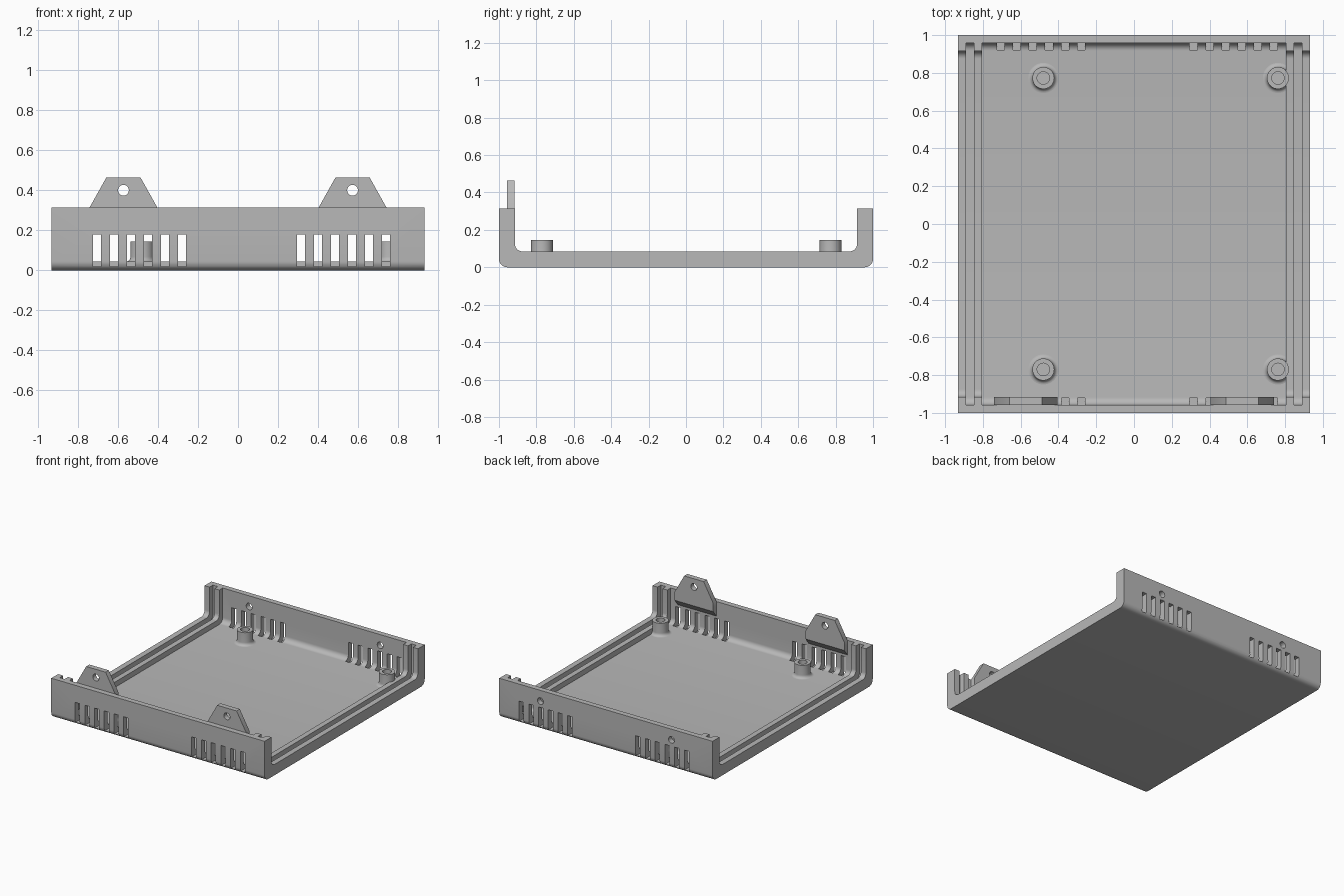
import bpy, bmesh
from math import sin, cos, pi
from mathutils import Matrix, Vector

if "Cube" in bpy.data.objects:
    bpy.data.objects.remove(bpy.data.objects["Cube"], do_unlink=True)

W, H = 0.933, 0.315           # half width, wall height
WALL, FLOOR = 0.957, 0.043    # inner wall face and floor level
TAB_X = 0.573

grey = bpy.data.materials.new("case grey")
grey.use_nodes = True
grey.diffuse_color = (0.48, 0.48, 0.48, 1)
grey.node_tree.nodes["Principled BSDF"].inputs["Base Color"].default_value = grey.diffuse_color


def finish(name, bm):
    bmesh.ops.recalc_face_normals(bm, faces=bm.faces)
    mesh = bpy.data.meshes.new(name)
    bm.to_mesh(mesh)
    bm.free()
    mesh.materials.append(grey)
    ob = bpy.data.objects.new(name, mesh)
    bpy.context.collection.objects.link(ob)
    return ob


def activate(ob):
    bpy.ops.object.select_all(action='DESELECT')
    ob.select_set(True)
    bpy.context.view_layer.objects.active = ob


def smooth(ob):
    activate(ob)
    bpy.ops.object.shade_smooth_by_angle(angle=0.6)


def cut(ob, cutter):
    activate(ob)
    mod = ob.modifiers.new("cut", 'BOOLEAN')
    mod.operation, mod.solver, mod.object = 'DIFFERENCE', 'EXACT', cutter
    bpy.ops.object.modifier_apply(modifier=mod.name)
    bpy.data.objects.remove(cutter, do_unlink=True)


def trough(y, z, r, steps=8):
    """Right half of a U outline, from the centre of the bottom up to the corner's end."""
    return [(y - r + r * sin(a), z + r - r * cos(a))
            for a in (i / steps * pi / 2 for i in range(steps + 1))]


def mirrored(half):
    return [(-y, z) for y, z in reversed(half)] + half


def prism(name, outline, x0, x1):
    bm = bmesh.new()
    face = bm.faces.new([bm.verts.new((x0, y, z)) for y, z in outline])
    ext = bmesh.ops.extrude_face_region(bm, geom=[face])["geom"]
    bmesh.ops.translate(bm, vec=(x1 - x0, 0, 0),
                        verts=[v for v in ext if isinstance(v, bmesh.types.BMVert)])
    return finish(name, bm)


def drill(x, y, z, r, depth):
    bm = bmesh.new()
    bmesh.ops.create_cone(bm, cap_ends=True, segments=32, radius1=r, radius2=r, depth=depth,
                          matrix=Matrix.Translation((x, y, z)) @ Matrix.Rotation(pi / 2, 4, 'X'))
    return finish("drill", bm)


# Case: thick U channel, hollowed so that twin ribs remain at each open end
outer = mirrored(trough(1, 0, 0.045) + [(1, H)])
inner = mirrored(trough(0.915, 0.085, 0.04) + [(0.915, H)])
case = prism("case", outer + inner[::-1], -W, W)
hollow = mirrored(trough(WALL, FLOOR, 0.04) + [(WALL, 0.4)])
for x0, x1 in ((-0.804, 0.804), (-0.889, -0.846), (0.846, 0.889)):
    cut(case, prism("hollow", hollow, x0, x1))

# Vent slots through both walls
bm = bmesh.new()
for start in (-0.705, 0.315):
    for i in range(6):
        for y in (-1, 1):
            size = Matrix.Diagonal((0.04, 0.16, 0.16, 1))
            bmesh.ops.create_cube(bm, size=1, matrix=Matrix.Translation((start + 0.085 * i, y, 0.1)) @ size)
cut(case, finish("vents", bm))

# Screw holes in the back wall
for x in (-TAB_X, TAB_X):
    cut(case, drill(x, 1, 0.23, 0.026, 0.2))
smooth(case)

# Screw tabs inside the front wall, with a chamfered foot
for side, x in (("right", -TAB_X), ("left", TAB_X)):
    bm = bmesh.new()
    for y, foot in ((-WALL, 0.2), (-0.917, 0.25)):
        for hw, z in ((0.085, 0.465), (0.169, H), (0.169, foot)):
            for s in (-1, 1):
                bm.verts.new((x + s * hw, y, z))
    bmesh.ops.convex_hull(bm, input=bm.verts)
    bmesh.ops.dissolve_limit(bm, angle_limit=0.01, verts=bm.verts, edges=bm.edges)
    tab = finish("screw_tab_" + side, bm)
    cut(tab, drill(x, -0.935, 0.4, 0.027, 0.2))
    smooth(tab)

# Hollow standoffs with a flared foot
flare = [(0.08 - 0.022 * sin(a), FLOOR + 0.025 * (1 - cos(a)))
         for a in (i / 6 * pi / 2 for i in range(7))]
profile = flare + [(0.058, 0.145), (0.033, 0.145), (0.033, FLOOR + 0.002), (0, FLOOR + 0.002)]
for end, y in (("front", -0.77), ("back", 0.773)):
    for side, x in (("right", -0.48), ("left", 0.762)):
        bm = bmesh.new()
        vs = [bm.verts.new((r, 0, z)) for r, z in profile]
        es = [bm.edges.new(p) for p in zip(vs, vs[1:])]
        bmesh.ops.spin(bm, geom=vs + es, cent=(0, 0, 0), axis=(0, 0, 1), angle=2 * pi, steps=40)
        bmesh.ops.remove_doubles(bm, verts=bm.verts, dist=1e-5)
        bmesh.ops.translate(bm, verts=bm.verts, vec=Vector((x, y, 0)))
        smooth(finish(f"standoff_{end}_{side}", bm))
